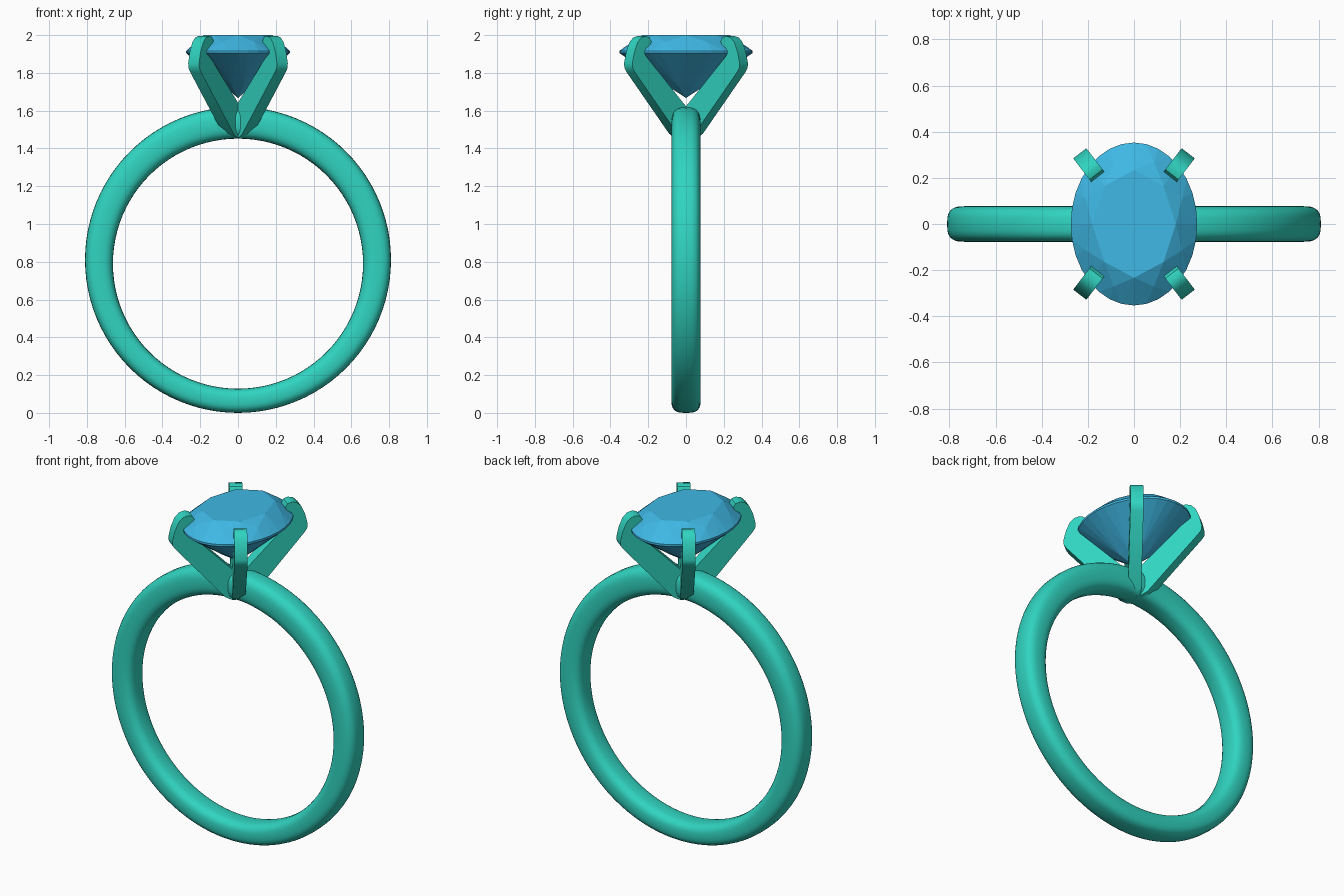
import bpy, bmesh
from math import sin, cos, pi, radians, copysign

if "Cube" in bpy.data.objects:
    bpy.data.objects.remove(bpy.data.objects["Cube"])


def material(name, color):
    mat = bpy.data.materials.new(name)
    mat.diffuse_color = color
    mat.use_nodes = True
    mat.node_tree.nodes["Principled BSDF"].inputs["Base Color"].default_value = mat.diffuse_color
    return mat


def make_object(name, bm, mat):
    bmesh.ops.recalc_face_normals(bm, faces=bm.faces)
    mesh = bpy.data.meshes.new(name)
    bm.to_mesh(mesh)
    bm.free()
    mesh.materials.append(mat)
    obj = bpy.data.objects.new(name, mesh)
    bpy.context.collection.objects.link(obj)
    return obj


def smooth(obj, degrees):
    bpy.ops.object.select_all(action='DESELECT')
    obj.select_set(True)
    bpy.context.view_layer.objects.active = obj
    bpy.ops.object.shade_smooth_by_angle(angle=radians(degrees))


green = material("band_green", (0.03, 0.66, 0.53, 1))
blue = material("stone_blue", (0.05, 0.48, 0.78, 1))


# Band: soft rounded section swept round, slightly thicker at the top
def build_band(segments=96, sides=28, half_width=0.077):
    bm = bmesh.new()
    rings = []
    for i in range(segments):
        a = 2 * pi * i / segments
        outer = (0.81 * cos(a), 0.81 + 0.81 * sin(a))
        inner = (0.662 * cos(a), 0.79 + 0.662 * sin(a))
        ring = []
        for j in range(sides):
            b = 2 * pi * j / sides
            u = copysign(abs(cos(b)) ** 0.75, cos(b))
            v = copysign(abs(sin(b)) ** 0.65, sin(b))
            t = (1 + u) / 2
            ring.append(bm.verts.new((inner[0] + (outer[0] - inner[0]) * t,
                                      half_width * v,
                                      inner[1] + (outer[1] - inner[1]) * t)))
        rings.append(ring)
    for i in range(segments):
        r0, r1 = rings[i], rings[(i + 1) % segments]
        for j in range(sides):
            k = (j + 1) % sides
            bm.faces.new((r0[j], r0[k], r1[k], r1[j]))
    return make_object("band", bm, green)


smooth(build_band(), 50)


# Stone: oval brilliant cut, faceted as the hull of a few rings
def build_stone(rx=0.274, ry=0.353):
    bm = bmesh.new()
    # (count, radius ratio, height, angle offset)
    rings = [(8, 0.66, 2.0, 0), (8, 0.83, 1.964, pi / 8),
             (32, 1.0, 1.917, 0), (32, 1.0, 1.905, 0),
             (8, 0.28, 1.727, pi / 8)]
    for count, ratio, z, offset in rings:
        for i in range(count):
            a = offset + 2 * pi * i / count
            bm.verts.new((rx * ratio * cos(a), ry * ratio * sin(a), z))
    bm.verts.new((0, 0, 1.667))
    bmesh.ops.convex_hull(bm, input=bm.verts)
    bmesh.ops.dissolve_limit(bm, angle_limit=radians(0.5),
                             verts=bm.verts, edges=bm.edges)
    return make_object("oval_stone", bm, blue)


build_stone()

# Prongs: side profile (distance from axis, height), extruded to width
profile = [(0.0, 1.453), (0.05, 1.457), (0.085, 1.478), (0.368, 1.803),
           (0.383, 1.825), (0.386, 1.85), (0.372, 1.91), (0.35, 1.962),
           (0.325, 1.987), (0.295, 1.995), (0.27, 1.987), (0.258, 1.965),
           (0.268, 1.948), (0.295, 1.93), (0.305, 1.905), (0.29, 1.885),
           (0.04, 1.635), (0.0, 1.6)]


def build_prong(name, sx, sy, angle=radians(52.5), half_width=0.036):
    bm = bmesh.new()
    dx, dy = sx * cos(angle), sy * sin(angle)
    sides = []
    for w in (-half_width, half_width):
        sides.append([bm.verts.new((r * dx - w * dy, r * dy + w * dx, z))
                      for r, z in profile])
    n = len(profile)
    bm.faces.new(sides[0])
    bm.faces.new(sides[1])
    for i in range(n):
        k = (i + 1) % n
        bm.faces.new((sides[0][i], sides[0][k], sides[1][k], sides[1][i]))
    return make_object(name, bm, green)


for sx, side in ((-1, "left"), (1, "right")):
    for sy, end in ((-1, "front"), (1, "back")):
        smooth(build_prong(f"prong_{end}_{side}", sx, sy), 35)
